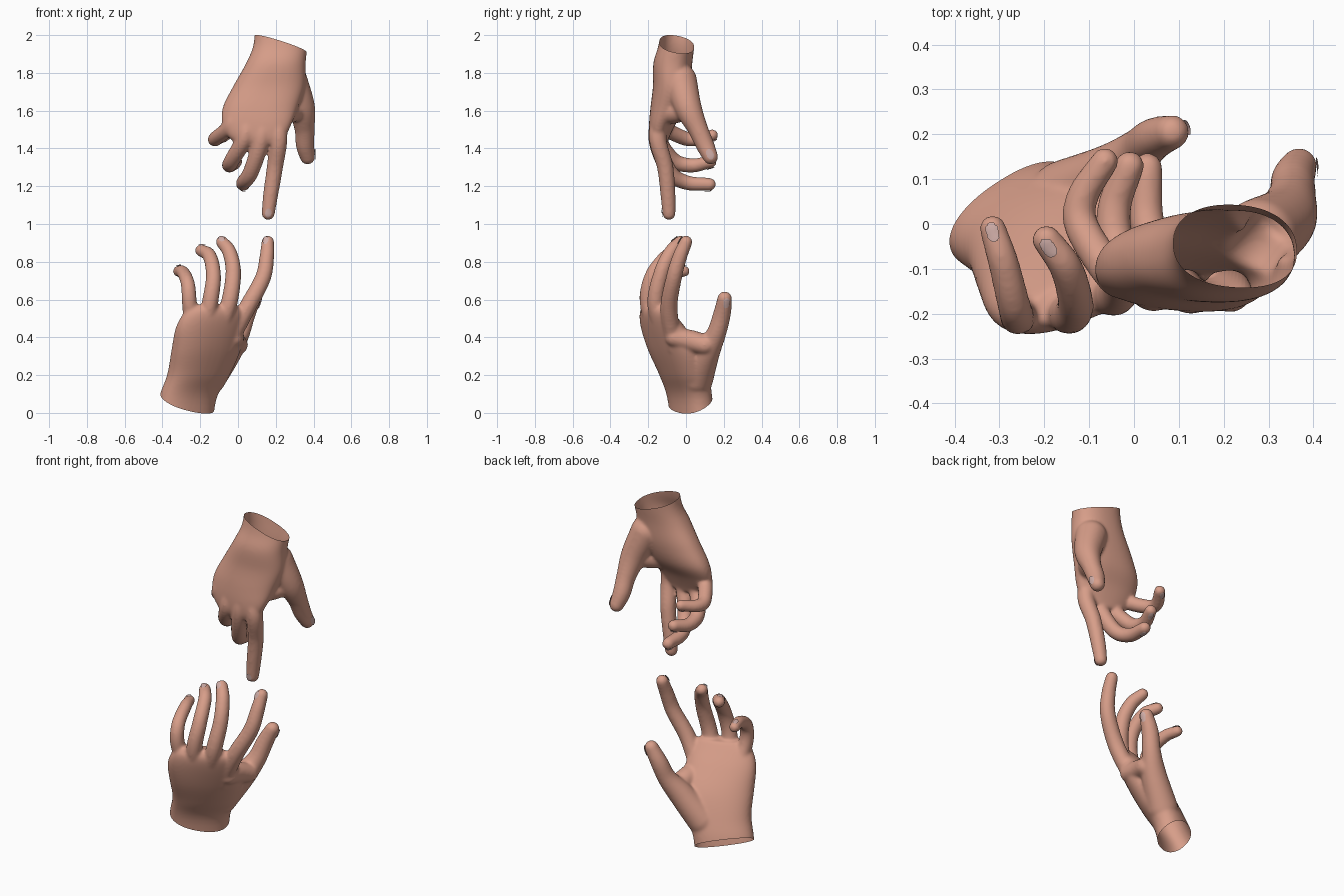
import bpy
import bmesh
import math
from mathutils import Vector
from mathutils.bvhtree import BVHTree

cube = bpy.data.objects.get("Cube")
if cube:
    bpy.data.objects.remove(cube, do_unlink=True)


def make_material(name, color):
    mat = bpy.data.materials.new(name)
    mat.use_nodes = True
    mat.diffuse_color = color
    mat.node_tree.nodes["Principled BSDF"].inputs["Base Color"].default_value = color
    return mat


SKIN = make_material("warm skin", (0.68, 0.34, 0.25, 1))
NAIL = make_material("pale nail", (0.63, 0.42, 0.39, 1))

# Radius multipliers from root to tip
FINGER_TAPER = (1.1, 1.08, 1.0, 0.92, 0.8)
THUMB_TAPER = (1.7, 1.4, 1.05, 0.95, 0.78)
PAD_TAPER = (1, 1.1, 1)


def spline(points, steps):
    """Smooth curve through points of any dimension."""
    pts = [Vector(p) for p in points]
    pts = [pts[0] * 2 - pts[1]] + pts + [pts[-1] * 2 - pts[-2]]
    out = []
    for a, b, c, d in zip(pts, pts[1:], pts[2:], pts[3:]):
        for i in range(steps):
            t = i / steps
            out.append((b * 2 + (c - a) * t + (a * 2 - b * 5 + c * 4 - d) * t ** 2
                        + (b * 3 - a - c * 3 + d) * t ** 3) * 0.5)
    out.append(pts[-2])
    return out


def add_limb(bm, points, radius, taper):
    """Rounded tapering limb made of closely packed balls."""
    path = [(*p, radius * k) for p, k in zip(points, taper)]
    for s in spline(path, 10):
        ret = bmesh.ops.create_icosphere(bm, subdivisions=3, radius=s[3])
        bmesh.ops.translate(bm, verts=ret["verts"], vec=s.xyz)


def add_palm(bm, sections, sides=40):
    """Loft of rounded sections: x, y, z, half width, half depth, turn."""
    rings = []
    for x, y, z, a, b, turn in spline(sections, 5):
        ct, st = math.cos(math.radians(turn)), math.sin(math.radians(turn))
        ring = []
        for i in range(sides):
            ang = math.tau * i / sides
            c, s = math.cos(ang), math.sin(ang)
            u = a * math.copysign(abs(c) ** 0.88, c)
            v = b * math.copysign(abs(s) ** 0.88, s)
            ring.append(bm.verts.new((x + u * ct - v * st, y + u * st + v * ct, z)))
        rings.append(ring)
    for lo, hi in zip(rings, rings[1:]):
        for i in range(sides):
            j = (i + 1) % sides
            bm.faces.new((lo[i], lo[j], hi[j], hi[i]))
    bm.faces.new(rings[0][::-1])
    bm.faces.new(rings[-1])


def add_object(name, mesh, mat):
    ob = bpy.data.objects.new(name, mesh)
    bpy.context.collection.objects.link(ob)
    mesh.materials.clear()
    mesh.materials.append(mat)
    mesh.polygons.foreach_set("use_smooth", [True] * len(mesh.polygons))
    return ob


def add_nail(name, points, radius, back, skin):
    """Thin rounded plate laid onto the skin at the fingertip."""
    tip = Vector(points[-1])
    along = (tip - Vector(points[-2])).normalized()
    back = Vector(back)
    back = (back - along * back.dot(along)).normalized()
    side = along.cross(back)
    bm = bmesh.new()
    bmesh.ops.create_grid(bm, x_segments=10, y_segments=10, size=1)
    for v in bm.verts:
        x, y = v.co.xy
        u = x * math.sqrt(1 - y * y / 2) * radius * 0.6
        w = y * math.sqrt(1 - x * x / 2) * radius * 0.7
        spot = tip + back * radius * 1.3 + side * u + along * (w + radius * 0.05)
        near = skin.find_nearest(spot)[0]
        v.co = near + (spot - near).normalized() * 0.005
    bm.normal_update()
    if sum((f.normal for f in bm.faces), Vector()).dot(back) < 0:
        bmesh.ops.reverse_faces(bm, faces=bm.faces)
    mesh = bpy.data.meshes.new(name)
    bm.to_mesh(mesh)
    bm.free()
    add_object(name, mesh, NAIL)


def build_hand(name, sections, fingers, pads, cut_point, cut_normal):
    # Palm, heel pad, thumb web and fingers gathered in one mesh
    bm = bmesh.new()
    add_palm(bm, sections)
    for pad in pads:
        add_limb(bm, pad, 0.053, PAD_TAPER)
    for finger, (radius, back, points) in fingers.items():
        add_limb(bm, points, radius, THUMB_TAPER if finger == "thumb" else FINGER_TAPER)
    bmesh.ops.recalc_face_normals(bm, faces=bm.faces)
    mesh = bpy.data.meshes.new(name + "_parts")
    bm.to_mesh(mesh)
    bm.free()
    rough = add_object(name + "_parts", mesh, SKIN)

    # Fuse into one soft skin
    fuse = rough.modifiers.new("fuse", "REMESH")
    fuse.mode = "VOXEL"
    fuse.voxel_size = 0.0075
    soften = rough.modifiers.new("soften", "SMOOTH")
    soften.factor = 0.5
    soften.iterations = 14
    graph = bpy.context.evaluated_depsgraph_get()
    fused = bpy.data.meshes.new_from_object(rough.evaluated_get(graph))
    bpy.data.objects.remove(rough, do_unlink=True)

    # Open the wrist with a slanted cut
    bm = bmesh.new()
    bm.from_mesh(fused)
    bmesh.ops.recalc_face_normals(bm, faces=bm.faces)
    bmesh.ops.bisect_plane(bm, geom=bm.verts[:] + bm.edges[:] + bm.faces[:],
                           plane_co=cut_point, plane_no=Vector(cut_normal).normalized(),
                           clear_outer=True)
    skin = BVHTree.FromBMesh(bm)
    bm.to_mesh(fused)
    bm.free()
    fused.name = name
    add_object(name, fused, SKIN)
    for finger, (radius, back, points) in fingers.items():
        add_nail(f"{name}_{finger}_nail", points, radius, back, skin)


# Upper hand, pointing down
build_hand(
    "upper_hand",
    [(.23, -.035, 2.08, .14, .09, 0), (.225, -.05, 1.95, .143, .095, 0),
     (.2, -.07, 1.85, .158, .103, 0), (.165, -.075, 1.73, .19, .1, 0),
     (.12, -.095, 1.62, .2, .092, -3), (.1, -.125, 1.53, .185, .068, -5),
     (.1, -.14, 1.46, .15, .05, -5), (.11, -.14, 1.42, .11, .035, -5)],
    {"index": (.044, (0, -1, 0), [(.18, -.1, 1.64), (.215, -.15, 1.47), (.195, -.11, 1.3),
                                  (.172, -.095, 1.15), (.16, -.09, 1.055)]),
     "middle": (.043, (0, 0, -1), [(.13, -.11, 1.62), (.125, -.155, 1.46), (.07, -.09, 1.28),
                                   (.03, 0, 1.22), (.03, .125, 1.21)]),
     "ring": (.042, (0, 0, -1), [(.05, -.1, 1.62), (.04, -.15, 1.47), (-.03, -.07, 1.34),
                                 (-.045, .03, 1.31), (-.01, .13, 1.33)]),
     "little": (.039, (-.5, 0, -1), [(-.01, -.1, 1.62), (-.04, -.12, 1.52), (-.115, -.01, 1.455),
                                     (-.115, .06, 1.45), (-.065, .14, 1.47)]),
     "thumb": (.052, (1, 0, .2), [(.28, -.03, 1.76), (.335, .01, 1.62), (.352, .06, 1.51),
                                  (.355, .1, 1.42), (.368, .13, 1.355)])},
    [[(.1, -.05, 1.83), (.03, -.065, 1.7), (-.01, -.085, 1.6)],
     [(.23, -.1, 1.58), (.27, -.06, 1.59), (.31, -.01, 1.6)]],
    (.1, -.12, 2.007), (.33, .2, 1))

# Lower hand, reaching up
build_hand(
    "lower_hand",
    [(-.29, .04, -.1, .165, .09, 30), (-.265, .02, .08, .165, .092, 30),
     (-.21, -.01, .2, .178, .103, 30), (-.17, -.06, .33, .198, .105, 30),
     (-.15, -.12, .45, .192, .088, 25), (-.13, -.155, .53, .165, .065, 22),
     (-.12, -.16, .57, .125, .04, 22)],
    {"index": (.043, (-.4, -1, .2), [(-.06, -.06, .35), (.045, -.09, .55), (.13, -.065, .71),
                                     (.152, -.035, .82), (.158, 0, .905)]),
     "middle": (.042, (-.3, -.6, .8), [(-.12, -.1, .37), (-.05, -.16, .57), (-.025, -.13, .74),
                                       (-.045, -.08, .85), (-.085, -.03, .905)]),
     "ring": (.041, (0, -.4, 1), [(-.18, -.13, .37), (-.15, -.2, .57), (-.13, -.18, .72),
                                  (-.15, -.1, .83), (-.195, -.035, .86)]),
     "little": (.038, (0, -.3, 1), [(-.23, -.11, .37), (-.255, -.2, .56), (-.265, -.19, .68),
                                    (-.29, -.09, .742), (-.315, -.01, .75)]),
     "thumb": (.05, (1, .3, -.3), [(-.15, .06, .18), (-.05, .11, .32), (.01, .16, .42),
                                   (.045, .19, .52), (.085, .205, .605)])},
    [[(-.27, -.02, .2), (-.25, -.07, .32), (-.22, -.12, .43)],
     [(-.02, -.06, .4), (-.02, .03, .38), (0, .1, .36)]],
    (-.2, 0, .012), (-.5, .5, -1))
